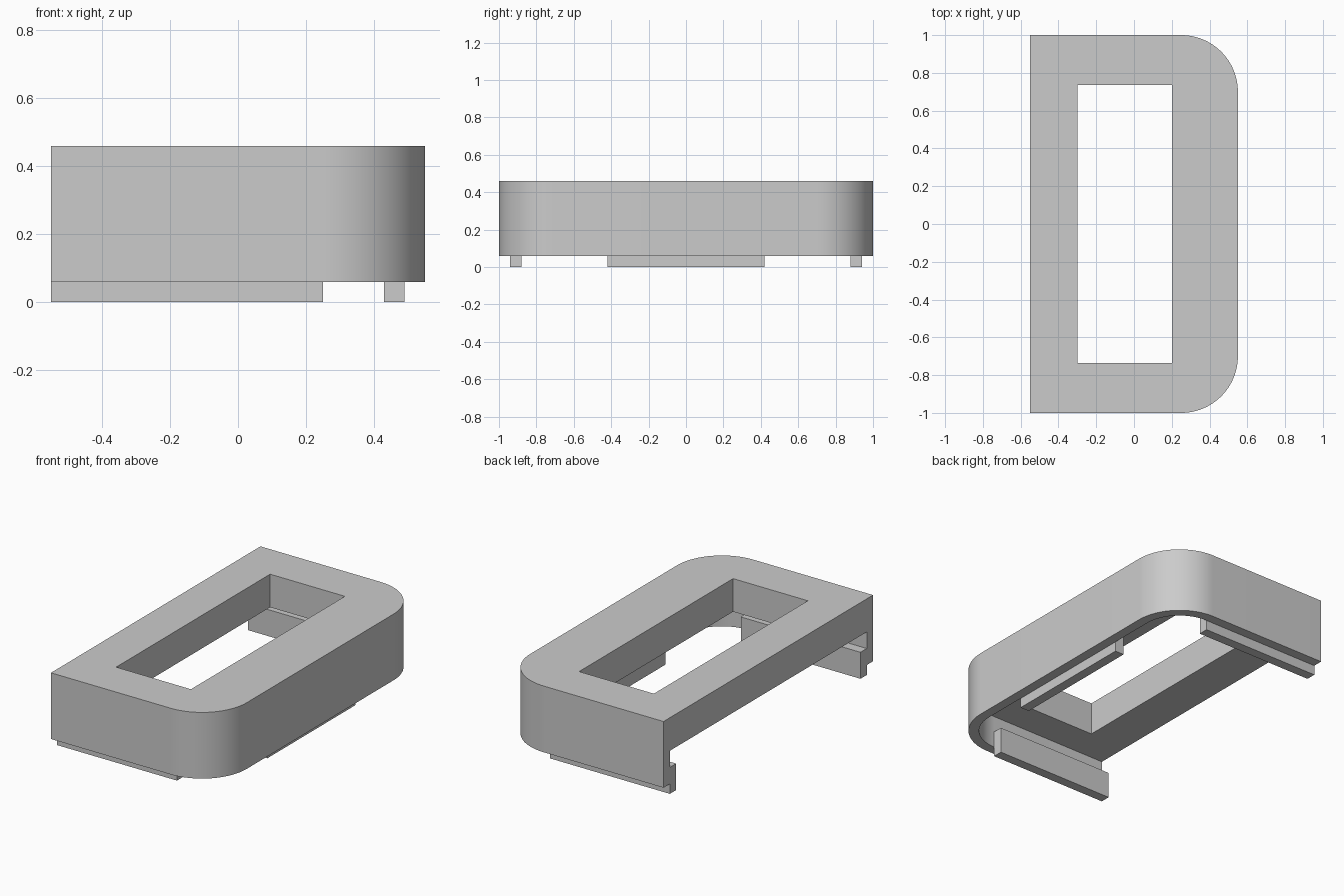
import bpy
import bmesh
from math import pi, sin, cos, radians

cube = bpy.data.objects.get("Cube")
if cube:
    bpy.data.objects.remove(cube, do_unlink=True)

# Single plain grey
grey = bpy.data.materials.new("plain_grey")
grey.use_nodes = True
COLOUR = (0.6, 0.6, 0.6, 1)
grey.diffuse_color = COLOUR
grey.node_tree.nodes["Principled BSDF"].inputs["Base Color"].default_value = COLOUR

HALF_X, HALF_Y = 0.55, 1.0
RADIUS, WALL = 0.3, 0.06
RIM_Z, PLATE_Z, TOP_Z = 0.06, 0.26, 0.46
CLIP_TOP = 0.16


def prism(name, outline, z0, z1):
    """Extrude a counter-clockwise outline from z0 to z1."""
    bm = bmesh.new()
    base = bm.faces.new([bm.verts.new((x, y, z0)) for x, y in outline])
    top = bmesh.ops.extrude_face_region(bm, geom=[base])["geom"]
    verts = [g for g in top if isinstance(g, bmesh.types.BMVert)]
    bmesh.ops.translate(bm, verts=verts, vec=(0, 0, z1 - z0))
    bmesh.ops.recalc_face_normals(bm, faces=bm.faces)
    mesh = bpy.data.meshes.new(name)
    bm.to_mesh(mesh)
    bm.free()
    mesh.materials.append(grey)
    obj = bpy.data.objects.new(name, mesh)
    bpy.context.collection.objects.link(obj)
    return obj


def box(name, x0, x1, y0, y1, z0, z1):
    return prism(name, [(x0, y0), (x1, y0), (x1, y1), (x0, y1)], z0, z1)


def d_outline(back_x, inset, steps=24):
    """Square at the -x end, rounded corners at the +x end."""
    r = RADIUS - inset
    cx, cy = HALF_X - RADIUS, HALF_Y - RADIUS
    pts = [(back_x, -HALF_Y + inset)]
    for side, start in ((-1, -pi / 2), (1, 0)):
        for i in range(steps + 1):
            a = start + i * pi / 2 / steps
            pts.append((cx + r * cos(a), side * cy + r * sin(a)))
    pts.append((back_x, HALF_Y - inset))
    return pts


def cut(target, cutter):
    cutter.hide_render = True
    mod = target.modifiers.new("cut", "BOOLEAN")
    mod.operation = "DIFFERENCE"
    mod.solver = "EXACT"
    mod.object = cutter
    bpy.context.view_layer.objects.active = target
    bpy.ops.object.modifier_apply(modifier=mod.name)
    bpy.data.objects.remove(cutter, do_unlink=True)


# Housing: thick top plate with thin walls on three sides, open at -x
housing = prism("housing", d_outline(-HALF_X, 0), RIM_Z, TOP_Z)
cut(housing, prism("pocket_cutter", d_outline(-HALF_X - 0.2, WALL), -0.1, PLATE_Z))
cut(housing, box("window_cutter", -0.3, 0.2, -0.735, 0.735, 0.1, 0.6))

bpy.ops.object.select_all(action="DESELECT")
housing.select_set(True)
bpy.context.view_layer.objects.active = housing
bpy.ops.object.shade_smooth_by_angle(angle=radians(30))

# Clip strips inside the walls, reaching below the rim
inner_y, inner_x = HALF_Y - WALL, HALF_X - WALL
box("front_clip", -HALF_X, HALF_X - RADIUS, -inner_y, -inner_y + WALL, 0, CLIP_TOP)
box("back_clip", -HALF_X, HALF_X - RADIUS, inner_y - WALL, inner_y, 0, CLIP_TOP)
box("left_clip", inner_x - WALL, inner_x, -0.42, 0.42, 0, CLIP_TOP)
